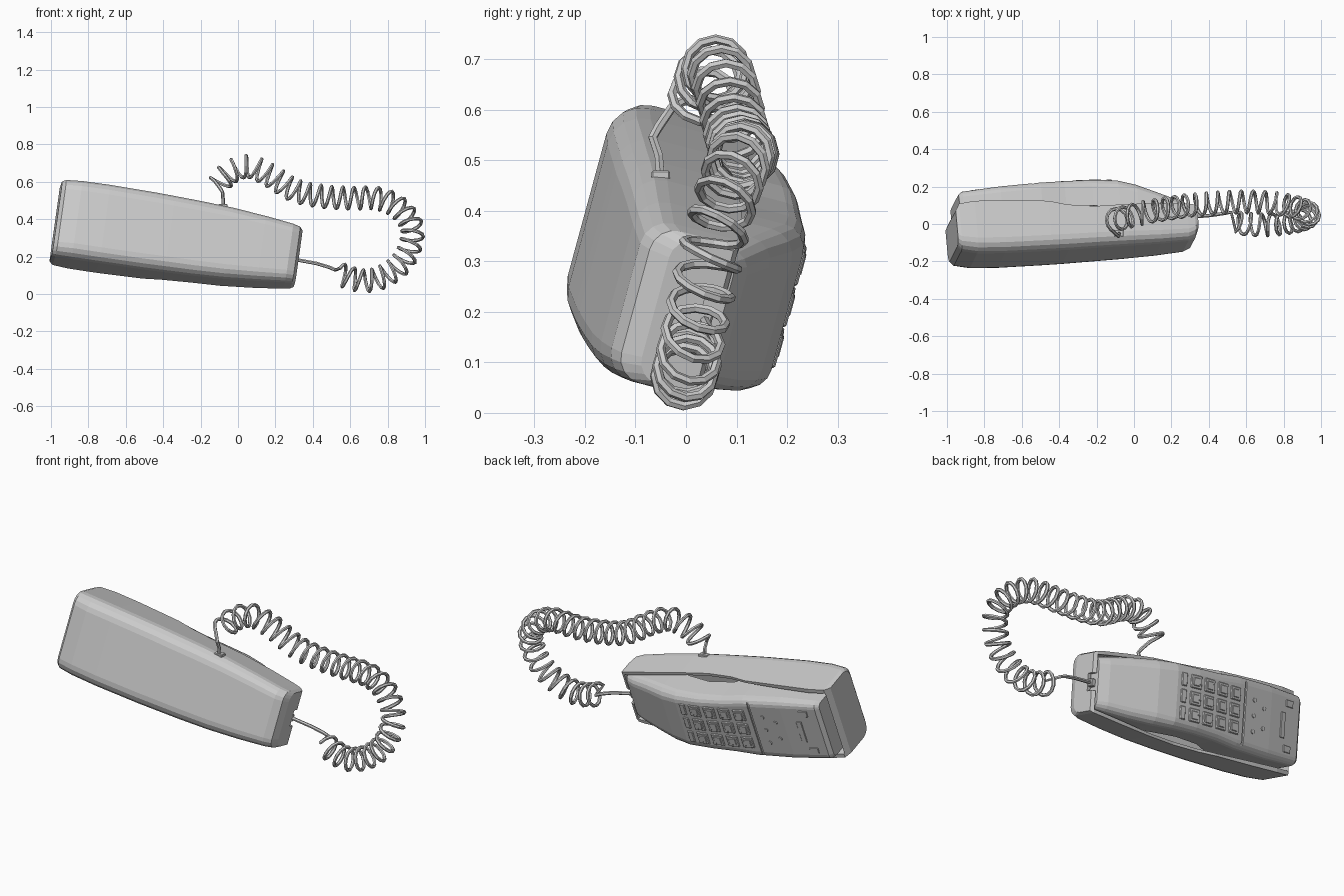
import bpy, bmesh, math
from mathutils import Matrix, Vector

if "Cube" in bpy.data.objects:
    bpy.data.objects.remove(bpy.data.objects["Cube"])

# Local frame of the tilted phone: x = length, y = depth towards the keys, z = width
U = Vector((0.987, 0.05, -0.152)).normalized()
W = (Vector((0.15, 0.26, 0.95))).cross(U).normalized()
V = U.cross(W)
FRAME = Matrix((U, W, V)).transposed().to_4x4()
FRAME.translation = (-0.328, -0.016, 0.289)


def add(name, bm, frame=FRAME):
    bmesh.ops.recalc_face_normals(bm, faces=bm.faces)
    me = bpy.data.meshes.new(name)
    bm.to_mesh(me)
    bm.free()
    ob = bpy.data.objects.new(name, me)
    bpy.context.collection.objects.link(ob)
    ob.matrix_world = frame
    return ob


def loft(name, stations, steps=4):
    """Each station: (x, half width, flat-side depth, rounded-side depth, radius)."""
    bm = bmesh.new()
    rings = []
    for x, h, flat, rnd, r in stations:
        s = 1 if rnd > flat else -1
        half = [(h, flat)]
        for i in range(steps + 1):
            a = math.pi / 2 * i / steps
            half.append((h - r + r * math.cos(a), rnd - s * r + s * r * math.sin(a)))
        pts = half + [(-z, y) for z, y in reversed(half)]
        rings.append([bm.verts.new((x, y, z)) for z, y in pts])
    for a, b in zip(rings, rings[1:]):
        for i in range(len(a)):
            j = (i + 1) % len(a)
            bm.faces.new((a[i], a[j], b[j], b[i]))
    bm.faces.new(rings[0])
    bm.faces.new(rings[-1])
    return add(name, bm)


def box(name, loc, size, slope=0.0, bevel=0.0, frame=FRAME):
    bm = bmesh.new()
    m = Matrix.Translation(loc) @ Matrix.Rotation(slope, 4, 'Z') @ Matrix.Diagonal((*size, 1))
    bmesh.ops.create_cube(bm, size=1, matrix=m)
    if bevel:
        bmesh.ops.bevel(bm, geom=bm.edges[:], offset=bevel, segments=1, affect='EDGES')
    return add(name, bm, frame)


def cut(ob, cutter):
    mod = ob.modifiers.new("cut", 'BOOLEAN')
    mod.operation = 'DIFFERENCE'
    mod.solver = 'EXACT'
    mod.object = cutter
    cutter.hide_render = True
    cutter.hide_viewport = True


# Cradle shell, hollowed out for the handset
base = loft("cradle_base", [
    (-0.655, 0.205, 0.07, -0.115, 0.055), (-0.635, 0.213, 0.105, -0.14, 0.065),
    (-0.55, 0.217, 0.115, -0.158, 0.07), (-0.40, 0.218, 0.11, -0.164, 0.07),
    (-0.15, 0.215, 0.095, -0.163, 0.07), (-0.05, 0.212, 0.07, -0.162, 0.07),
    (0.10, 0.207, 0.055, -0.158, 0.068), (0.27, 0.198, 0.06, -0.154, 0.065),
    (0.45, 0.181, 0.06, -0.148, 0.06), (0.60, 0.163, 0.055, -0.138, 0.055),
    (0.64, 0.157, 0.05, -0.12, 0.05), (0.657, 0.148, 0.04, -0.08, 0.045)])
cavity = loft("cavity_cutter", [
    (-0.637, 0.192, 0.3, -0.04, 0.03), (-0.15, 0.202, 0.3, -0.07, 0.04),
    (0.27, 0.184, 0.3, -0.09, 0.04), (0.637, 0.14, 0.3, -0.09, 0.03)])
cut(base, cavity)
cut(base, box("cord_notch_cutter", (0.66, 0.13, 0), (0.1, 0.24, 0.09)))

# Handset; its back is hollowed at the finger grip by a narrower, raised middle
handset = loft("handset", [
    (-0.625, 0.165, 0.02, 0.170, 0.025), (-0.605, 0.178, -0.01, 0.187, 0.035),
    (-0.40, 0.187, -0.02, 0.205, 0.042), (-0.18, 0.184, 0.0, 0.216, 0.042),
    (-0.05, 0.172, 0.06, 0.220, 0.042), (0.10, 0.168, 0.07, 0.222, 0.045),
    (0.24, 0.169, 0.04, 0.212, 0.05), (0.34, 0.167, -0.02, 0.185, 0.055),
    (0.46, 0.157, -0.05, 0.135, 0.05), (0.58, 0.141, -0.06, 0.085, 0.045),
    (0.63, 0.131, -0.05, 0.055, 0.035)])

# Key face height along the handset
FACE = [(-0.605, 0.187), (-0.40, 0.205), (-0.18, 0.216), (-0.05, 0.220), (0.10, 0.222), (0.24, 0.212)]


def face(x):
    for (a, ya), (b, yb) in zip(FACE, FACE[1:]):
        if x <= b:
            return ya + (yb - ya) * (x - a) / (b - a), math.atan2(yb - ya, b - a)


def on_face(name, x, z, sx, sz, high=0.012, bevel=0.004):
    y, slope = face(x)
    return box(name, (x, y, z), (sx, high, sz), slope, bevel)


# Keys in a 4 x 3 grid with a row of narrow function keys
for z in (-0.085, 0, 0.085):
    for x in (0.125, 0.035, -0.055, -0.145):
        on_face("key", x, z, 0.068, 0.068)
        on_face("key_top", x, z, 0.044, 0.044, 0.018)
    on_face("function_key", 0.2, z, 0.034, 0.068)

# Groove behind the keypad, and controls on the end panel
x = -0.215
y, slope = face(x)
cut(handset, box("groove_cutter", (x, y, 0), (0.012, 0.016, 0.5), slope))
for x, z in ((-0.28, -0.08), (-0.28, 0.0), (-0.28, 0.08), (-0.35, -0.05), (-0.35, 0.05)):
    y, slope = face(x)
    bm = bmesh.new()
    m = Matrix.Translation((x, y, z)) @ Matrix.Rotation(math.pi / 2, 4, 'X')
    bmesh.ops.create_cone(bm, cap_ends=True, segments=10, radius1=0.011, radius2=0.011, depth=0.01, matrix=m)
    add("panel_button", bm)
on_face("slide_switch", -0.49, 0.0, 0.03, 0.13, 0.01, 0.002)
for z in (-0.115, 0.115):
    on_face("panel_tab", -0.53, z, 0.05, 0.035, 0.01, 0.002)


# Coiled cord: a helix wound around a smooth centre line
PATH = [Vector(p) for p in (
    (-0.11, 0.02, 0.575), (-0.05, 0.035, 0.645), (0.05, 0.06, 0.682), (0.16, 0.08, 0.64),
    (0.30, 0.10, 0.555), (0.45, 0.112, 0.522), (0.60, 0.118, 0.512), (0.75, 0.11, 0.51),
    (0.86, 0.09, 0.46), (0.93, 0.06, 0.36), (0.92, 0.035, 0.25), (0.865, 0.015, 0.155),
    (0.77, 0.0, 0.09), (0.68, -0.005, 0.07), (0.60, 0.0, 0.085), (0.535, 0.008, 0.11))]


def smooth(pts, n=30):
    out = []
    p = [2 * pts[0] - pts[1]] + pts + [2 * pts[-1] - pts[-2]]
    for i in range(1, len(p) - 2):
        a, b, c, d = p[i - 1:i + 3]
        for k in range(n):
            t = k / n
            out.append(0.5 * (2 * b + (c - a) * t + (2 * a - 5 * b + 4 * c - d) * t * t
                              + (3 * b - a - 3 * c + d) * t ** 3))
    return out + [pts[-1]]


line = smooth(PATH)
dist = [0.0]
for a, b in zip(line, line[1:]):
    dist.append(dist[-1] + (b - a).length)
TURNS, SIDES, R = 29, 12, 0.058
coil, k = [], 0
for i in range(TURNS * SIDES + 1):
    s = dist[-1] * i / (TURNS * SIDES)
    while k < len(dist) - 2 and dist[k + 1] < s:
        k += 1
    p = line[k].lerp(line[k + 1], (s - dist[k]) / (dist[k + 1] - dist[k]))
    t = (line[k + 1] - line[k]).normalized()
    n = t.cross(Vector((0, 1, 0))).normalized()
    b = n.cross(t)
    a = 2 * math.pi * i / SIDES - math.pi / 2
    coil.append(p + R * (n * math.cos(a) + b * math.sin(a)))

lead = [Vector(p) for p in ((-0.08, -0.05, 0.46), (-0.08, -0.054, 0.51), (-0.083, -0.066, 0.545), (-0.095, -0.055, 0.565))]
tail = [Vector(p) for p in ((0.52, 0.062, 0.128), (0.49, 0.058, 0.142), (0.42, 0.047, 0.163), (0.29, 0.035, 0.187))]
points = lead + coil[1:-1] + tail
cu = bpy.data.curves.new("coiled_cord", 'CURVE')
cu.dimensions = '3D'
cu.bevel_depth = 0.0095
cu.bevel_resolution = 1
cu.use_fill_caps = True
sp = cu.splines.new('POLY')
sp.points.add(len(points) - 1)
for q, p in zip(sp.points, points):
    q.co = (*p, 1)
    sp.use_smooth = False
bpy.context.collection.objects.link(bpy.data.objects.new("coiled_cord", cu))

# Plugs where the cord meets the cradle and the handset
box("cradle_plug", (-0.08, -0.05, 0.468), (0.05, 0.036, 0.024), 0, 0.003, Matrix.Identity(4))
box("handset_plug", (0.635, 0.018, -0.002), (0.04, 0.036, 0.04), 0, 0.004)
